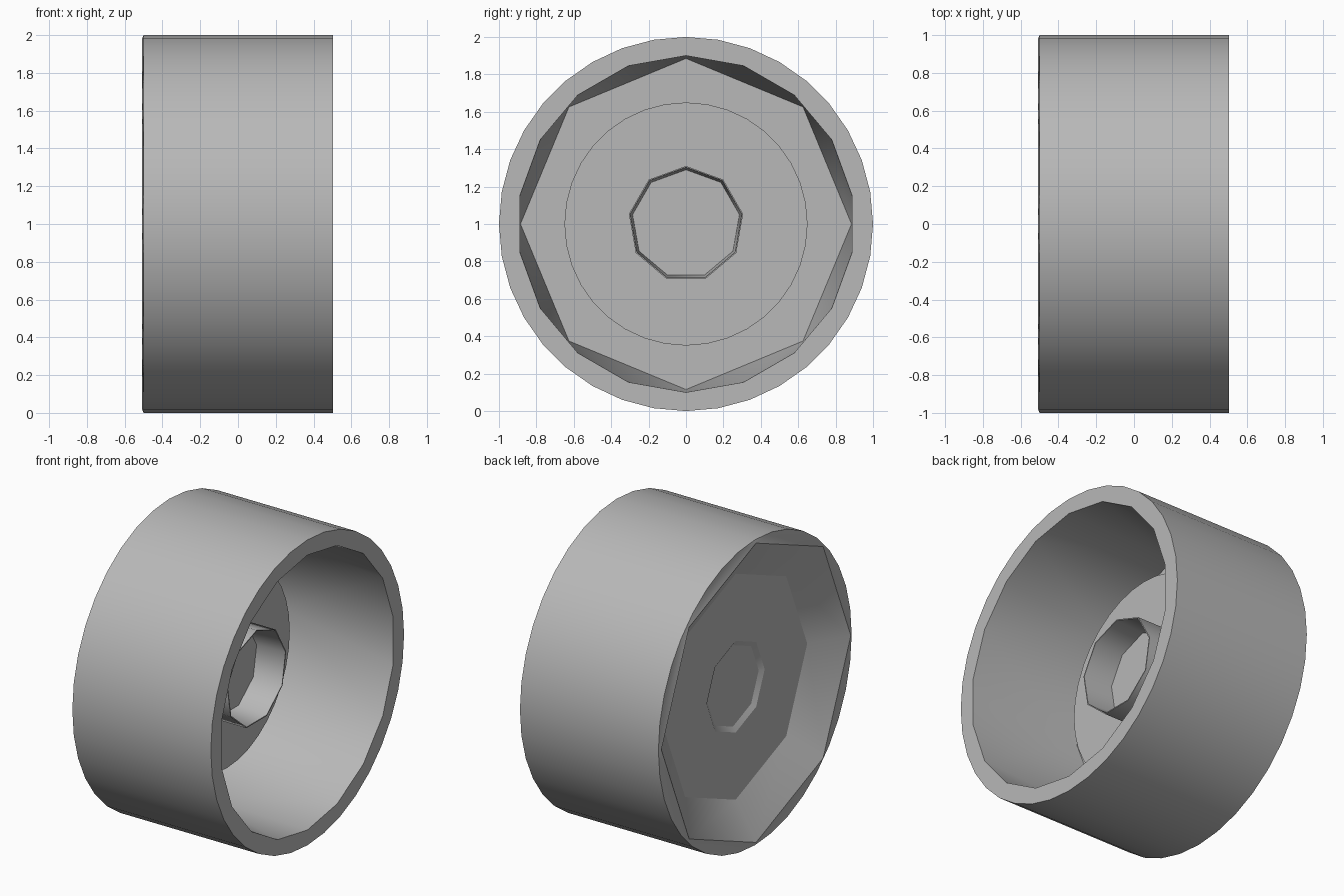
import bpy
import bmesh
from math import sin, cos, tau

cube = bpy.data.objects.get("Cube")
if cube:
    bpy.data.objects.remove(cube, do_unlink=True)

grey = bpy.data.materials.new("plain_grey")
grey.use_nodes = True
COLOUR = (0.48, 0.48, 0.48, 1)
grey.diffuse_color = COLOUR
grey.node_tree.nodes["Principled BSDF"].inputs["Base Color"].default_value = COLOUR


def lathe(name, rings):
    """Closed solid about the x axis from (radius, x, sides) rings, capped at both ends."""
    bm = bmesh.new()
    loops = []
    for radius, x, sides in rings:
        verts = [bm.verts.new((x, radius * sin(tau * i / sides),
                               radius * cos(tau * i / sides))) for i in range(sides)]
        if not loops:
            bm.faces.new(verts)
        loops.append([bm.edges.get((verts[i], verts[i - 1]))
                      or bm.edges.new((verts[i], verts[i - 1])) for i in range(sides)])
    bm.faces.new(verts)
    for a, b in zip(loops, loops[1:]):
        bmesh.ops.bridge_loops(bm, edges=a + b)
    bmesh.ops.recalc_face_normals(bm, faces=bm.faces[:])
    # smooth around the axis, crisp along every ring
    for face in bm.faces:
        face.smooth = True
    for loop in loops:
        for edge in loop:
            edge.smooth = False
    mesh = bpy.data.meshes.new(name)
    bm.to_mesh(mesh)
    bm.free()
    mesh.materials.append(grey)
    obj = bpy.data.objects.new(name, mesh)
    obj.location.z = 1
    bpy.context.collection.objects.link(obj)
    return obj


# Wheel: shallow dish on the right side, tread, deep recess with a raised centre
lathe("wheel_body", [
    (0.15, -0.27, 8), (0.30, -0.36, 8), (0.74, -0.36, 8), (0.98, -0.508, 8),
    (1.00, -0.50, 36), (1.00, 0.503, 36),
    (0.90, 0.503, 18), (0.885, -0.30, 8), (0.77, -0.30, 18), (0.73, -0.34, 18),
    (0.65, -0.34, 36), (0.65, -0.08, 36),
])

# Hollow collar standing on the raised centre
lathe("hub_collar", [
    (0.31, -0.10, 9), (0.31, 0.135, 9), (0.303, 0.135, 9), (0.29, -0.065, 9),
])

# Axle end in the middle of the dish
lathe("axle_knob", [
    (0.15, -0.25, 18), (0.15, -0.305, 18), (0.14, -0.312, 18),
])
